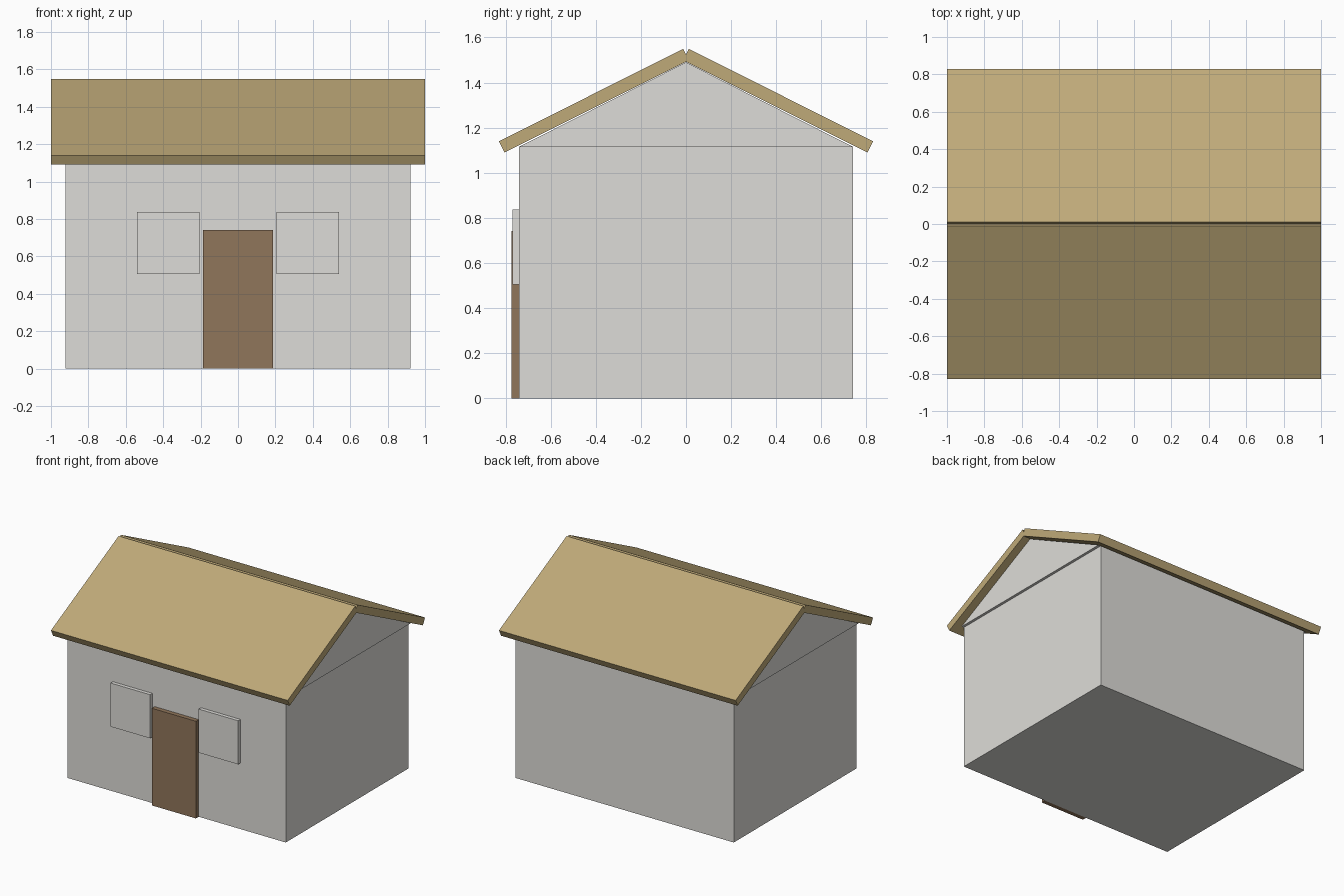
import bpy
import bmesh
import math
from mathutils import Matrix

cube = bpy.data.objects.get("Cube")
if cube:
    bpy.data.objects.remove(cube, do_unlink=True)


def make_material(name, color):
    mat = bpy.data.materials.new(name)
    mat.use_nodes = True
    mat.diffuse_color = (*color, 1)
    mat.node_tree.nodes["Principled BSDF"].inputs["Base Color"].default_value = (*color, 1)
    return mat


plaster = make_material("pale_plaster", (0.73, 0.72, 0.69))
thatch = make_material("straw_roof", (0.52, 0.40, 0.19))
wood = make_material("brown_wood", (0.28, 0.18, 0.105))


def add_object(name, bm, mat):
    bmesh.ops.recalc_face_normals(bm, faces=bm.faces)
    mesh = bpy.data.meshes.new(name)
    bm.to_mesh(mesh)
    bm.free()
    mesh.materials.append(mat)
    obj = bpy.data.objects.new(name, mesh)
    bpy.context.collection.objects.link(obj)
    return obj


def add_box(name, low, high, mat):
    size = [h - l for l, h in zip(low, high)]
    center = [(h + l) / 2 for l, h in zip(low, high)]
    bm = bmesh.new()
    bmesh.ops.create_cube(bm, size=1, matrix=Matrix.Translation(center) @ Matrix.Diagonal((*size, 1)))
    return add_object(name, bm, mat)


def add_prism(name, profile, half_length, mat):
    """Extrude a (y, z) profile along x."""
    bm = bmesh.new()
    face = bm.faces.new([bm.verts.new((-half_length, y, z)) for y, z in profile])
    extruded = bmesh.ops.extrude_face_region(bm, geom=[face])["geom"]
    verts = [v for v in extruded if isinstance(v, bmesh.types.BMVert)]
    bmesh.ops.translate(bm, verts=verts, vec=(2 * half_length, 0, 0))
    return add_object(name, bm, mat)


# Walls and the slightly overhanging gable block
half_x, half_y, wall_top = 0.922, 0.74, 1.115
add_box("walls", (-half_x, -half_y, 0), (half_x, half_y, wall_top), plaster)
add_prism("gable", [(-half_y, wall_top), (half_y, wall_top), (0, 1.49)], half_x + 0.02, plaster)

# Two sloping roof slabs, leaving a small notch along the ridge
slope = math.atan(0.5)
thick = 0.056
dy, dz = thick * math.sin(slope), thick * math.cos(slope)
ridge, eave = (0.012, 1.549), (0.829, 1.14)
for name, side in (("front_roof", -1), ("back_roof", 1)):
    corners = [ridge, eave, (eave[0] - dy, eave[1] - dz), (ridge[0] - dy, ridge[1] - dz)]
    add_prism(name, [(side * y, z) for y, z in corners], 1.0, thatch)

# Door and shuttered windows on the front wall
add_box("door", (-0.186, -0.774, 0), (0.186, -half_y, 0.742), wood)
for name, side in (("left_window", 1), ("right_window", -1)):
    x = side * 0.372
    add_box(name, (x - 0.167, -0.768, 0.505), (x + 0.167, -half_y, 0.838), plaster)
